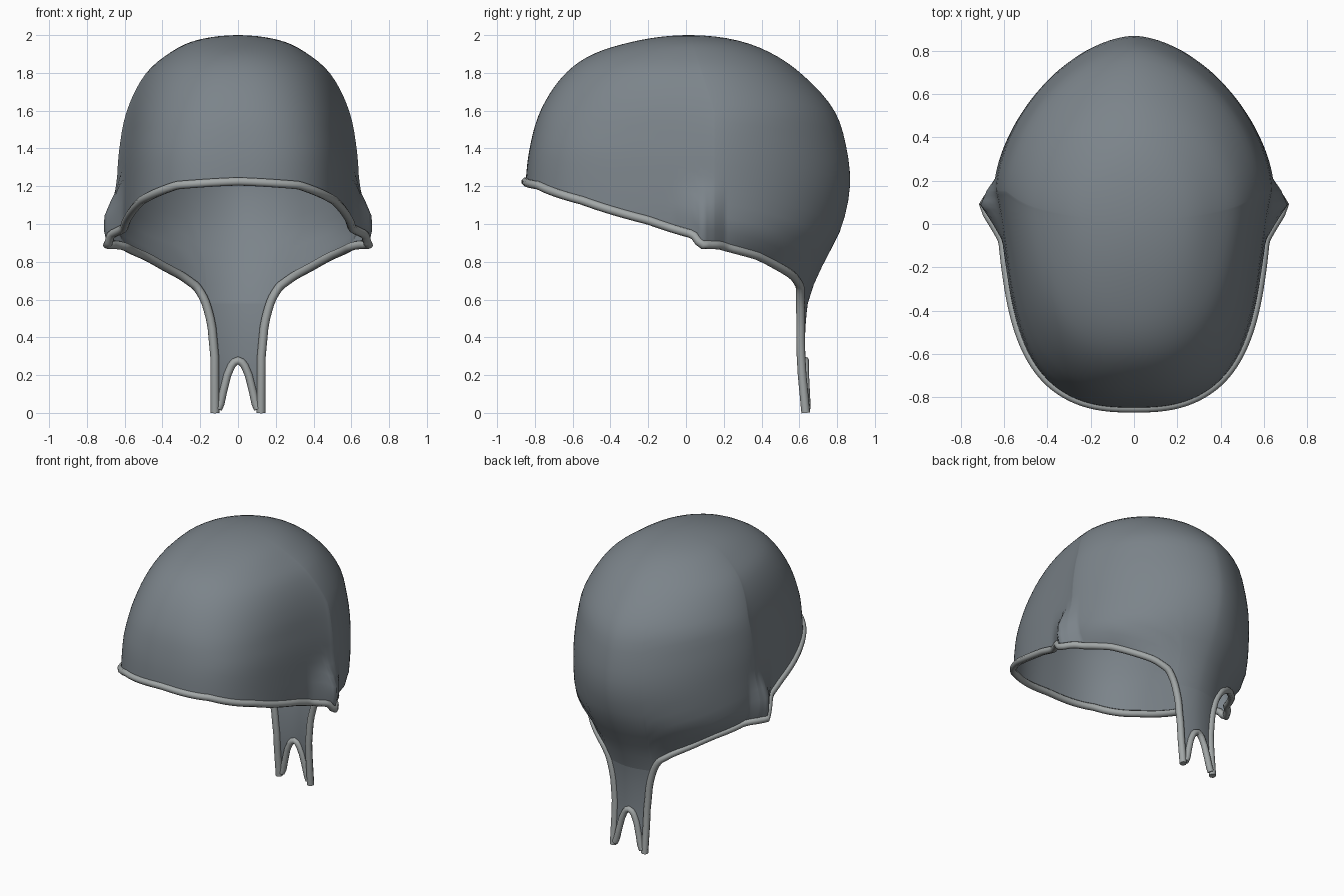
import bpy, bmesh, math
from mathutils import Vector

if "Cube" in bpy.data.objects:
    bpy.data.objects.remove(bpy.data.objects["Cube"])

# Colours
def material(name, rgb):
    m = bpy.data.materials.new(name)
    m.diffuse_color = (*rgb, 1)
    m.use_nodes = True
    m.node_tree.nodes["Principled BSDF"].inputs["Base Color"].default_value = m.diffuse_color
    return m

GREY = material("slate_grey", (0.20, 0.23, 0.255))
TRIM = material("pale_grey_trim", (0.36, 0.385, 0.385))

# Level sections: height, half width, front y, back y
LEVELS = [(2, 0, .02, .02), (1.97, .23, -.26, .28), (1.9, .37, -.49, .46),
          (1.8, .485, -.635, .605), (1.6, .588, -.77, .785), (1.4, .628, -.828, .85),
          (1.2, .642, -.85, .868), (1.0, .645, -.85, .83), (.9, .615, -.85, .785),
          (.8, .52, -.85, .733), (.7, .49, -.85, .685), (.58, .49, -.85, .645),
          (.3, .49, -.85, .63), (0, .49, -.85, .655)]
Q = [math.sqrt(2 - r[0]) for r in LEVELS]


def spline(xs, ys, x):
    """Smooth interpolation through the given points."""
    x = min(max(x, xs[0]), xs[-1])
    i = 0
    while i < len(xs) - 2 and x > xs[i + 1]:
        i += 1

    def slope(k):
        a, b = max(k - 1, 0), min(k + 1, len(xs) - 1)
        return (ys[b] - ys[a]) / (xs[b] - xs[a])
    h = xs[i + 1] - xs[i]
    t = (x - xs[i]) / h
    return ((2*t**3 - 3*t**2 + 1) * ys[i] + (t**3 - 2*t**2 + t) * h * slope(i)
            + (3*t**2 - 2*t**3) * ys[i + 1] + (t**3 - t**2) * h * slope(i + 1))


def linear(pts, x):
    for (a, p), (b, q) in zip(pts, pts[1:]):
        if x <= b:
            return p + (q - p) * max(0, x - a) / max(b - a, 1e-9)
    return pts[-1][1]


def section(z):
    q = math.sqrt(max(0, 2 - z))
    w, yf, yb = (spline(Q, [r[k] for r in LEVELS], q) for k in (1, 2, 3))
    c = .02 + .13 * min(1, (2 - z) / .4)
    n = 2.1 + .5 * min(1, (2 - z) / .6)
    return w, yf, yb, c, n


def back_power(z):
    """Roundness of the back half."""
    return linear([(0, 1.85), (.8, 1.85), (1.05, 1.72), (1.5, 1.72), (2, 1.95)], z)


def surface(th, z):
    """Point on the right half; th runs from -90 deg (front) to 90 deg (back)."""
    w, yf, yb, c, n = section(z)
    s, co = math.sin(th), max(0, math.cos(th))
    if th < 0:
        d = (-s) ** (2 / n)
        x, y = w * co ** (2 / n), c - (c - yf) * d
        x *= 1 - .065 * min(1, (2 - z) / .5) * math.sin(math.pi * min(1, d) ** .8)
    else:
        nb = back_power(z)
        x, y = w * co ** (2 / nb), c + (yb - c) * s ** (2 / nb)
    # pinched flare beside the ear
    k = linear([(.88, 1), (.95, .86), (1.03, .76), (1.07, .7), (1.13, .36), (1.2, .06), (1.25, 0)], z)
    d = y - .09
    f = max(0, 1 - (d / .12 if d > 0 else -d / .17))
    x += .10 * k * f ** 1.1 * (x > .3)
    return Vector((x if co > 1e-6 else 0, y, z))


def angle_front(y, z):
    w, yf, yb, c, n = section(z)
    return -math.asin(min(1, max(0, (c - y) / (c - yf)) ** (n / 2)))


def angle_back(x, z):
    return math.acos(min(1, (x / section(z)[0]) ** (back_power(z) / 2)))


# Lower edge of the cap as height over angle
rim = [(-math.pi / 2, 1.225)]
rim += [(angle_front(y, z), z) for y, z in
        [(-.78, 1.205), (-.55, 1.125), (-.2, 1.02), (.04, .945), (.08, .89)]]
rim += [(angle_back(x, z), z) for x, z in
        [(.605, .888), (.5, .835), (.4, .78), (.3, .727), (.22, .67), (.187, .62), (.17, .58)]]
TAIL = rim[-1][0]
rim.append((math.pi / 2, .58))

N = 56
angles = [math.copysign(abs(i / N) ** 1.4, i) * math.pi / 2 for i in range(-N, N + 1)]
angles = sorted(angles + [TAIL])


def grid_object(name, columns, mat):
    """Mesh from columns of points, mirrored across x."""
    bm = bmesh.new()
    vs = [[bm.verts.new(p) for p in col] for col in columns]
    for a, b in zip(vs, vs[1:]):
        for j in range(len(a) - 1):
            bm.faces.new((a[j], b[j], b[j + 1], a[j + 1]))
    new = bmesh.ops.duplicate(bm, geom=bm.verts[:] + bm.edges[:] + bm.faces[:])["geom"]
    for v in new:
        if isinstance(v, bmesh.types.BMVert):
            v.co.x *= -1
    bmesh.ops.remove_doubles(bm, verts=bm.verts, dist=.0005)
    bmesh.ops.recalc_face_normals(bm, faces=bm.faces)
    me = bpy.data.meshes.new(name)
    bm.to_mesh(me)
    # normals face away from the centre line of the cap
    if sum((f.normal.dot(f.calc_center_median() - Vector((0, 0, 1.2))) for f in bm.faces)) < 0:
        me.flip_normals()
    bm.free()
    for p in me.polygons:
        p.use_smooth = True
    me.materials.append(mat)
    ob = bpy.data.objects.new(name, me)
    bpy.context.collection.objects.link(ob)
    return ob


# Cap shell
ROWS = 28
cols = []
for th in angles:
    q = math.sqrt(2 - linear(rim, th))
    cols.append([surface(th, 2 - (q * j / ROWS) ** 2) for j in range(ROWS + 1)])
grid_object("cap_shell", cols, GREY)

# Forked tail at the nape
OUTER = [(0, .122), (.3, .124), (.45, .138), (.52, .151), (.58, .17)]
NOTCH = [(0, .112), (.02, .105), (.05, .092), (.12, .077), (.2, .057), (.25, .035), (.268, .02), (.277, 0)]


def on_tail(x, z):
    return surface(angle_back(x, z), z) if x > 1e-6 else Vector((0, section(z)[2], z))


heights = [.58 - .303 * i / 10 for i in range(10)] + \
          [.277, .268, .25, .225, .2, .16, .12, .08, .05, .02, .005]
cols = []
for i in range(9):
    u = i / 8
    cols.append([on_tail(linear(NOTCH, z) * (1 - u) + linear(OUTER, z) * u, z) for z in heights])
grid_object("nape_tail", cols, GREY)


# Rolled trim along every edge
def tube(name, half, radius):
    """Sweep along a half path and its mirror image, joined at x = 0."""
    pts = [Vector((-p.x, p.y, p.z)) for p in reversed(half[1:])] + half
    cu = bpy.data.curves.new(name, 'CURVE')
    cu.dimensions = '3D'
    cu.bevel_depth = radius
    cu.bevel_resolution = 2
    cu.use_fill_caps = True
    sp = cu.splines.new('POLY')
    sp.points.add(len(pts) - 1)
    for p, co in zip(sp.points, pts):
        p.co = (*co, 1)
    cu.materials.append(TRIM)
    ob = bpy.data.objects.new(name, cu)
    bpy.context.collection.objects.link(ob)
    bpy.ops.object.select_all(action='DESELECT')
    ob.select_set(True)
    bpy.context.view_layer.objects.active = ob
    bpy.ops.object.convert(target='MESH')
    bpy.ops.object.shade_smooth_by_angle(angle=math.radians(50))


edge = []
for th in angles:
    p = surface(th, linear(rim, th))
    if th <= TAIL and (not edge or (p - edge[-1]).length > .02):
        edge.append(p)
edge += [on_tail(linear(OUTER, z), z) for z in (.55, .5, .45, .38, .3, .2, .1, .0)]
tube("edge_trim", edge, .023)
tube("notch_trim", [on_tail(x, z) for z, x in reversed(NOTCH[1:])], .021)
